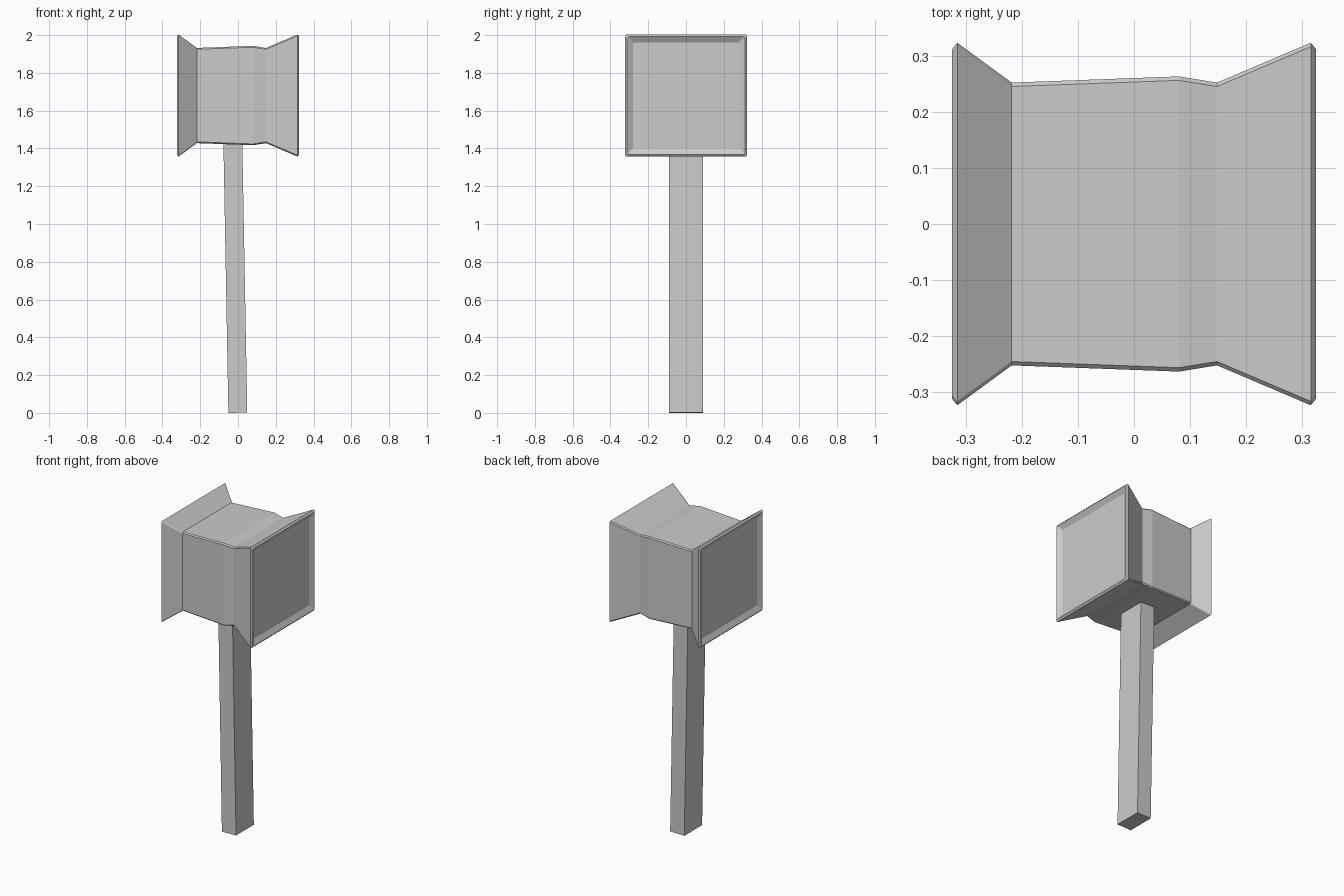
import bpy
import bmesh
from math import radians
from mathutils import Matrix

cube = bpy.data.objects.get("Cube")
if cube:
    bpy.data.objects.remove(cube, do_unlink=True)

grey = bpy.data.materials.new("plain grey")
grey.use_nodes = True
grey.diffuse_color = (0.6, 0.6, 0.6, 1)
grey.node_tree.nodes["Principled BSDF"].inputs["Base Color"].default_value = (0.6, 0.6, 0.6, 1)


def add_object(name, bm):
    bmesh.ops.recalc_face_normals(bm, faces=bm.faces)
    mesh = bpy.data.meshes.new(name)
    bm.to_mesh(mesh)
    bm.free()
    mesh.materials.append(grey)
    obj = bpy.data.objects.new(name, mesh)
    bpy.context.collection.objects.link(obj)
    return obj


def chamfered_square(bm, x, half, cut):
    """Ring of eight points around the x axis: a square with cut corners."""
    low = half - cut
    points = [(low, half), (half, low), (half, -low), (low, -half),
              (-low, -half), (-half, -low), (-half, low), (-low, half)]
    return [bm.verts.new((x, y, z + HEAD_Z)) for y, z in points]


# Hammer head: flared square profile with a dished panel in each striking end
HEAD_Z = 1.68
CUT = 0.007
sections = [(-0.305, 0.28), (-0.324, 0.312), (-0.315, 0.323), (-0.218, 0.252),
            (0.08, 0.263), (0.148, 0.252), (0.315, 0.323), (0.324, 0.312),
            (0.305, 0.28)]
bm = bmesh.new()
rings = [chamfered_square(bm, x, half, CUT) for x, half in sections]
for a, b in zip(rings, rings[1:]):
    for i in range(8):
        j = (i + 1) % 8
        bm.faces.new((a[i], a[j], b[j], b[i]))
bm.faces.new(rings[0])
bm.faces.new(rings[-1])
add_object("hammer_head", bm)

# Handle: rectangular post leaning slightly, its top sunk into the head
LENGTH = 1.5
bm = bmesh.new()
bmesh.ops.create_cube(bm, size=1)
bmesh.ops.scale(bm, vec=(0.1, 0.18, LENGTH), verts=bm.verts)
bmesh.ops.translate(bm, vec=(0, 0, LENGTH / 2), verts=bm.verts)
bmesh.ops.rotate(bm, cent=(0, 0, 0), matrix=Matrix.Rotation(radians(-1.05), 3, "Y"),
                 verts=bm.verts)
lowest = min(v.co.z for v in bm.verts)
bmesh.ops.translate(bm, vec=(-0.001, 0, -lowest), verts=bm.verts)
add_object("handle", bm)
